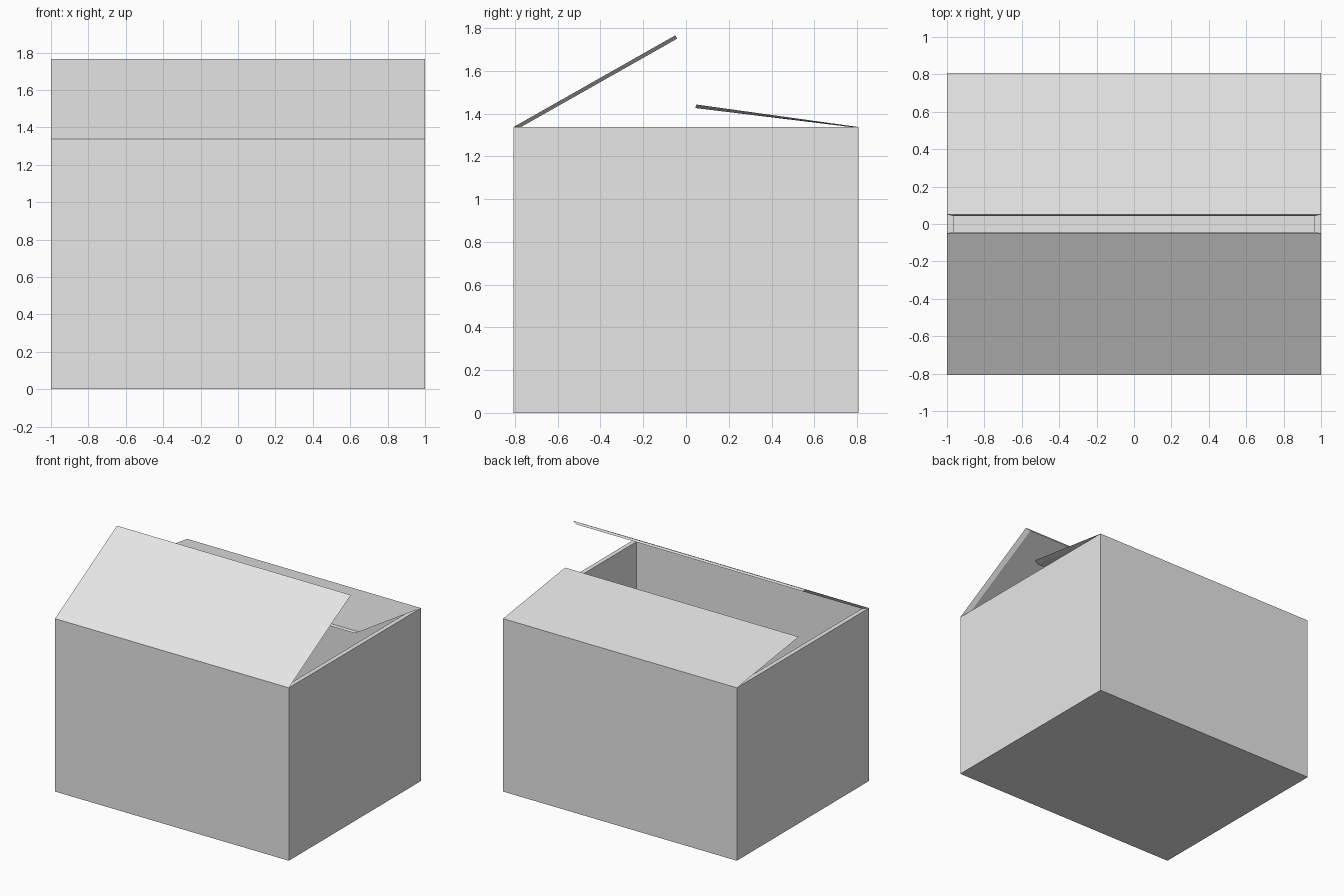
import bpy, bmesh
from mathutils import Vector

if "Cube" in bpy.data.objects:
    bpy.data.objects.remove(bpy.data.objects["Cube"], do_unlink=True)

HALF_X, HALF_Y, HEIGHT, WALL = 1.0, 0.807, 1.337, 0.035

grey = bpy.data.materials.new("plain_grey")
grey.use_nodes = True
grey.diffuse_color = (0.8, 0.8, 0.8, 1)
grey.node_tree.nodes["Principled BSDF"].inputs["Base Color"].default_value = (0.8, 0.8, 0.8, 1)


def finish(name, bm):
    bmesh.ops.recalc_face_normals(bm, faces=bm.faces)
    mesh = bpy.data.meshes.new(name)
    bm.to_mesh(mesh)
    bm.free()
    mesh.materials.append(grey)
    obj = bpy.data.objects.new(name, mesh)
    bpy.context.collection.objects.link(obj)
    return obj


def make_body():
    # Open carton: inset the top into a mitred rim, then sink the inside
    bm = bmesh.new()
    bmesh.ops.create_cube(bm, size=2)
    for v in bm.verts:
        v.co = Vector((v.co.x * HALF_X, v.co.y * HALF_Y, (v.co.z + 1) / 2 * HEIGHT))
    top = max(bm.faces, key=lambda f: f.calc_center_median().z)
    bmesh.ops.inset_region(bm, faces=[top], thickness=WALL, use_even_offset=True)
    sunk = bmesh.ops.extrude_face_region(bm, geom=[top])["geom"]
    verts = [g for g in sunk if isinstance(g, bmesh.types.BMVert)]
    bmesh.ops.translate(bm, verts=verts, vec=(0, 0, WALL - HEIGHT))
    if top.is_valid:
        bmesh.ops.delete(bm, geom=[top], context='FACES_ONLY')
    return finish("carton_body", bm)


def make_flap(name, side, outer_tip, inner_tip):
    # Mitred rim strip swept in a straight line to the flap tip
    bm = bmesh.new()
    inner_x, inner_y = HALF_X - WALL, HALF_Y - WALL

    def strip(outer, inner):
        points = ((-HALF_X, outer), (HALF_X, outer), (inner_x, inner), (-inner_x, inner))
        return [bm.verts.new((x, side * y, z)) for x, (y, z) in points]

    base = strip((HALF_Y, HEIGHT), (inner_y, HEIGHT))
    tip = strip(outer_tip, inner_tip)
    bm.faces.new(base)
    bm.faces.new(tip)
    for i in range(4):
        j = (i + 1) % 4
        bm.faces.new((base[i], base[j], tip[j], tip[i]))
    return finish(name, bm)


make_body()
make_flap("front_flap", -1, (0.05, 1.766), (0.042, 1.75))
make_flap("back_flap", 1, (0.05, 1.442), (0.043, 1.426))
